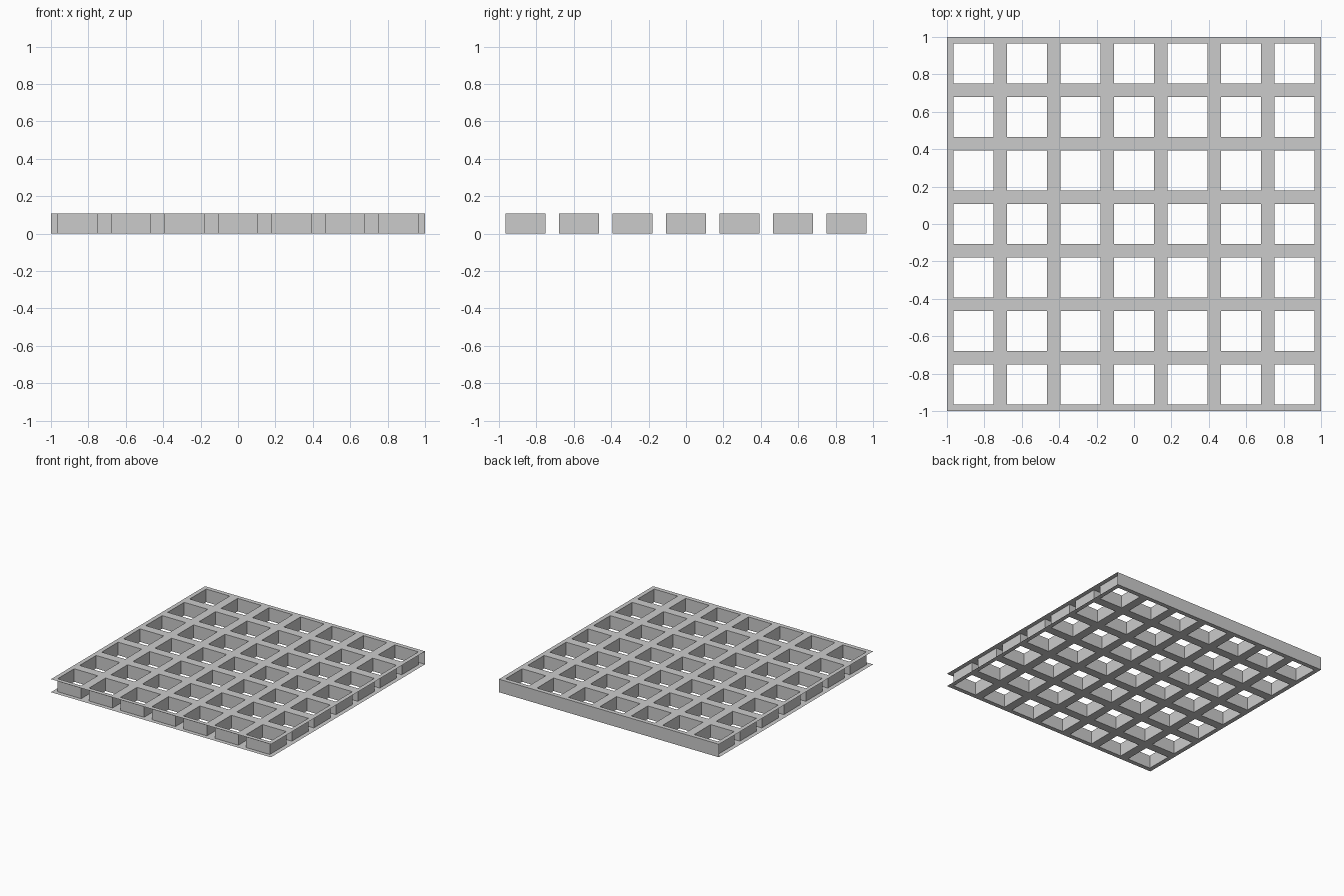
import bpy, bmesh

if "Cube" in bpy.data.objects:
    bpy.data.objects.remove(bpy.data.objects["Cube"])

N = 7                      # openings per side
PITCH = 2 / N
HALF = PITCH * 0.375       # half opening width
H = 0.107                  # overall height

centres = [-1 + PITCH * (i + 0.5) for i in range(N)]
cuts = [-1] + [c + s * HALF for c in centres for s in (-1, 1)] + [1]


def make_part(name, quads):
    bm = bmesh.new()
    for quad in quads:
        bm.faces.new([bm.verts.new(p) for p in quad])
    bmesh.ops.remove_doubles(bm, verts=bm.verts, dist=1e-4)
    mesh = bpy.data.meshes.new(name)
    bm.to_mesh(mesh)
    bm.free()
    obj = bpy.data.objects.new(name, mesh)
    bpy.context.collection.objects.link(obj)


def sheet(z, up):
    """Thin square sheet with a 7 x 7 array of openings."""
    quads = []
    for i in range(2 * N + 1):
        for j in range(2 * N + 1):
            if i % 2 and j % 2:
                continue
            (x0, x1), (y0, y1) = cuts[i:i + 2], cuts[j:j + 2]
            q = [(x0, y0, z), (x1, y0, z), (x1, y1, z), (x0, y1, z)]
            quads.append(q if up else q[::-1])
    return quads


def wall(a, b):
    return [(*a, 0), (*b, 0), (*b, H), (*a, H)]


# top and bottom lattice sheets
make_part("top_lattice", sheet(H, True))
make_part("bottom_lattice", sheet(0, False))

# four upright walls lining each opening, facing into it
linings = []
for cx in centres:
    for cy in centres:
        c = [(cx - HALF, cy - HALF), (cx - HALF, cy + HALF),
             (cx + HALF, cy + HALF), (cx + HALF, cy - HALF)]
        linings += [wall(c[k], c[(k + 1) % 4]) for k in range(4)]
make_part("opening_walls", linings)

# solid strip closing the back edge only
make_part("back_wall", [wall((1, 1), (-1, 1))])
